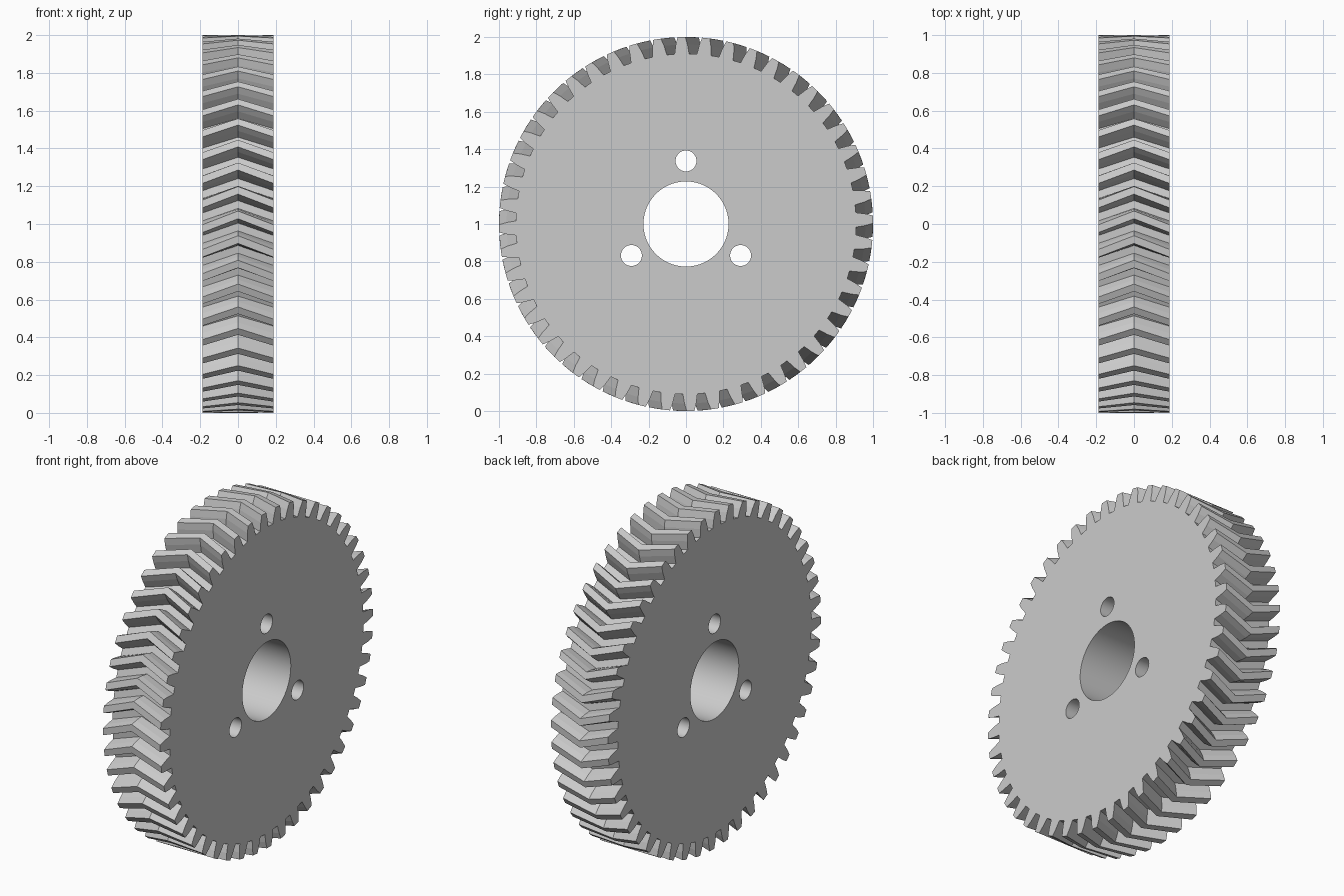
import bpy, bmesh, math
from mathutils import Vector

if "Cube" in bpy.data.objects:
    bpy.data.objects.remove(bpy.data.objects["Cube"], do_unlink=True)

TEETH = 48
HALF = 0.188                      # half of the gear's width
TWIST = math.radians(4.17)        # sweep of the teeth over one half
PHASE = math.radians(1.4)         # turn of the teeth on the side faces
# One tooth flank: radius and half angle of the tooth there
FLANK = [(0.91, 0.0425), (0.96, 0.0325), (1.0, 0.0205)]
# Holes: radius, distance from the axis, angle, sides
HOLES = [(0.2275, 0, 0, 96)] + [(0.056, 0.337, a, 40) for a in (90, 210, 330)]


def polar(x, r, a, cy=0.0, cz=1.0):
    return Vector((x, cy + r * math.cos(a), cz + r * math.sin(a)))


def loop(bm, points):
    return [bm.verts.new(p) for p in points]


def bridge(bm, a, b, smooth=False):
    n = len(a)
    for i in range(n):
        j = (i + 1) % n
        bm.faces.new((a[i], a[j], b[j], b[i])).smooth = smooth


def tooth_outline(x, turn):
    pts = []
    for i in range(TEETH):
        c = turn + math.tau * i / TEETH
        pts += [polar(x, r, c - h) for r, h in FLANK]
        pts += [polar(x, r, c + h) for r, h in reversed(FLANK)]
    return pts


def hole_outline(x, hole):
    r, dist, deg, sides = hole
    c = polar(x, dist, math.radians(deg))
    return [polar(x, r, math.tau * i / sides, c.y, c.z) for i in range(sides)]


def close_side(bm, loops, x):
    edges = [bm.edges.get((l[i - 1], l[i])) for l in loops for i in range(len(l))]
    bmesh.ops.triangle_fill(bm, edges=edges, use_beauty=True, normal=(math.copysign(1, x), 0, 0))


bm = bmesh.new()

# Herringbone teeth: the middle outline is turned against the two side outlines
rings = [loop(bm, tooth_outline(x, PHASE - (TWIST if x == 0 else 0))) for x in (-HALF, 0, HALF)]
bridge(bm, rings[0], rings[1])
bridge(bm, rings[1], rings[2])

# Bore and the three bolt holes
left, right = [rings[0]], [rings[2]]
for hole in HOLES:
    left.append(loop(bm, hole_outline(-HALF, hole)))
    right.append(loop(bm, hole_outline(HALF, hole)))
    bridge(bm, left[-1], right[-1], smooth=True)

# Flat sides around the holes
close_side(bm, left, -HALF)
close_side(bm, right, HALF)
bmesh.ops.recalc_face_normals(bm, faces=bm.faces)

# Crisp rims where the holes meet the sides
for e in bm.edges:
    if len(e.link_faces) == 2 and e.calc_face_angle(0) > math.radians(40):
        e.smooth = False

mesh = bpy.data.meshes.new("herringbone_gear")
bm.to_mesh(mesh)
bm.free()

# Single grey
grey = bpy.data.materials.new("light grey")
grey.use_nodes = True
grey.diffuse_color = (0.6, 0.6, 0.6, 1)
grey.node_tree.nodes["Principled BSDF"].inputs["Base Color"].default_value = grey.diffuse_color
mesh.materials.append(grey)

gear = bpy.data.objects.new("herringbone_gear", mesh)
bpy.context.collection.objects.link(gear)
